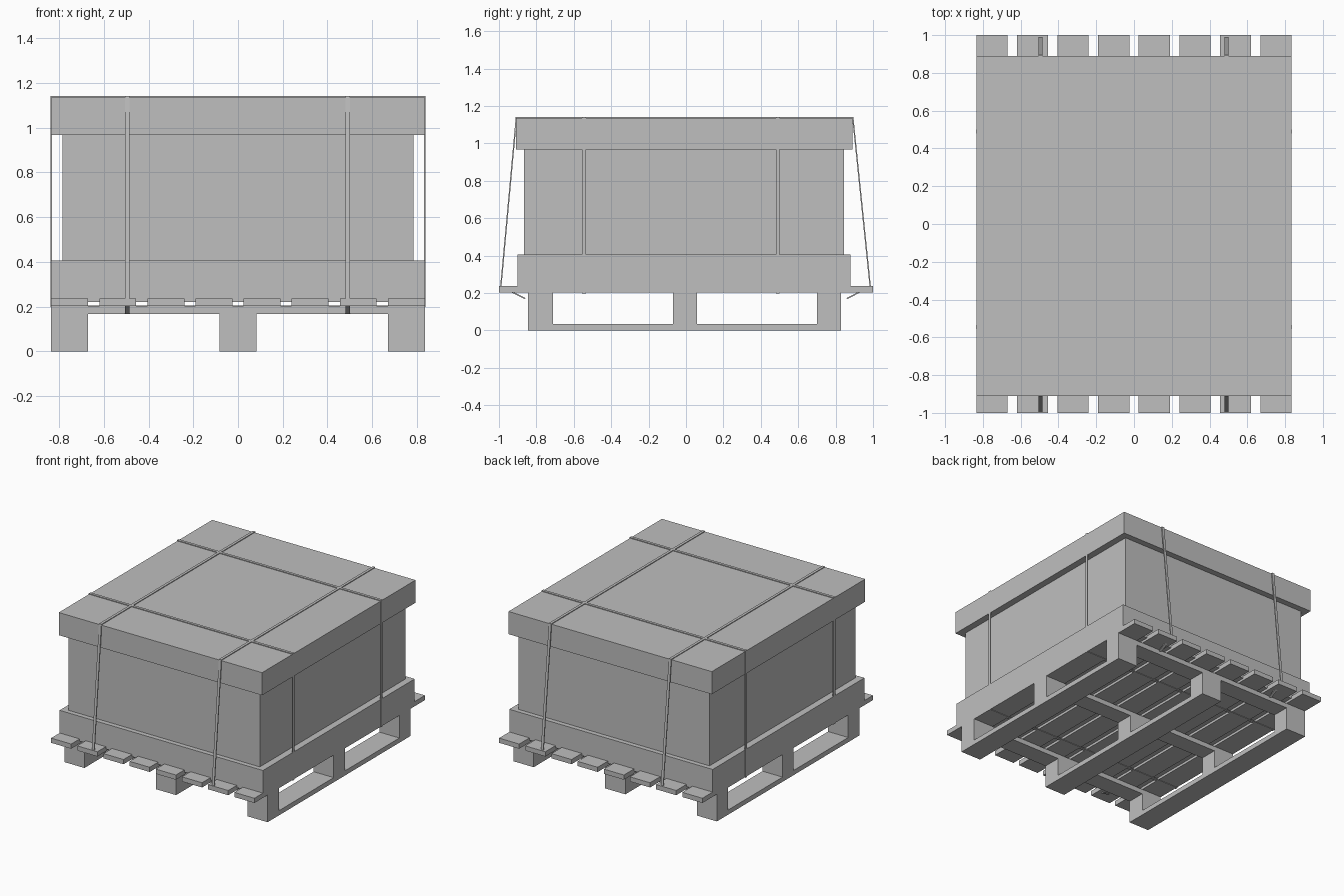
import bpy
import bmesh
from mathutils import Vector

if "Cube" in bpy.data.objects:
    bpy.data.objects.remove(bpy.data.objects["Cube"], do_unlink=True)

grey = bpy.data.materials.new("plain grey")
grey.use_nodes = True
colour = (0.52, 0.52, 0.52, 1)
grey.diffuse_color = colour
grey.node_tree.nodes["Principled BSDF"].inputs["Base Color"].default_value = colour


def add_object(name, bm):
    mesh = bpy.data.meshes.new(name)
    bm.to_mesh(mesh)
    bm.free()
    mesh.materials.append(grey)
    obj = bpy.data.objects.new(name, mesh)
    bpy.context.collection.objects.link(obj)
    return obj


def box(name, x, y, z):
    """Box from (low, high) ranges on each axis."""
    bm = bmesh.new()
    bmesh.ops.create_cube(bm, size=1)
    for v in bm.verts:
        v.co = Vector([r[0] if c < 0 else r[1] for c, r in zip(v.co, (x, y, z))])
    return add_object(name, bm)


def strap(name, path, place, closed=False, width=0.02, thickness=0.007):
    """Flat ribbon along a 2D path; place(u, z, side) gives the 3D point."""
    bm = bmesh.new()
    rows = [[bm.verts.new(place(u, z, s * width / 2)) for s in (-1, 1)] for u, z in path]
    pairs = list(zip(rows, rows[1:]))
    if closed:
        pairs.append((rows[-1], rows[0]))
    for a, b in pairs:
        bm.faces.new((a[0], a[1], b[1], b[0]))
    bmesh.ops.recalc_face_normals(bm, faces=bm.faces)
    obj = add_object(name, bm)
    solid = obj.modifiers.new("thickness", "SOLIDIFY")
    solid.thickness = thickness
    solid.offset = 0
    solid.use_even_offset = True
    return obj


# Pallet: runners, blocks and cross boards
block_rows = [(-0.845, -0.71), (-0.07, 0.06), (0.70, 0.83)]
runner_columns = [(-0.835, -0.67), (-0.083, 0.083), (0.67, 0.835)]
for x in runner_columns:
    box("bottom_runner", x, (-0.845, 0.83), (0, 0.035))
    for y in block_rows:
        box("pallet_block", x, y, (0.035, 0.167))
for y in block_rows:
    box("cross_board", (-0.835, 0.835), y, (0.167, 0.202))

# Pallet deck
for i in range(8):
    centre = (i - 3.5) * 0.215
    box("deck_slat", (centre - 0.0825, centre + 0.0825), (-1, 1), (0.202, 0.237))

# Crate: tray, body and lid
box("lower_tray", (-0.835, 0.835), (-0.9, 0.88), (0.22, 0.405))
box("crate_body", (-0.785, 0.785), (-0.865, 0.845), (0.405, 0.967))
box("crate_lid", (-0.835, 0.835), (-0.91, 0.89), (0.967, 1.135))

# Straps running front to back, tucked under the deck ends
long_path = [(-0.86, 0.17), (-0.99, 0.235), (-0.907, 1.137),
             (0.892, 1.137), (0.985, 0.235), (0.86, 0.17)]
for x in (-0.495, 0.49):
    strap("long_strap", long_path, lambda u, z, s: (x + s, u, z))

# Straps looped around the sides
side_path = [(-0.834, 0.202), (-0.834, 1.137), (0.834, 1.137), (0.834, 0.202)]
for y in (-0.545, 0.49):
    strap("side_strap", side_path, lambda u, z, s: (u, y + s, z), closed=True)
